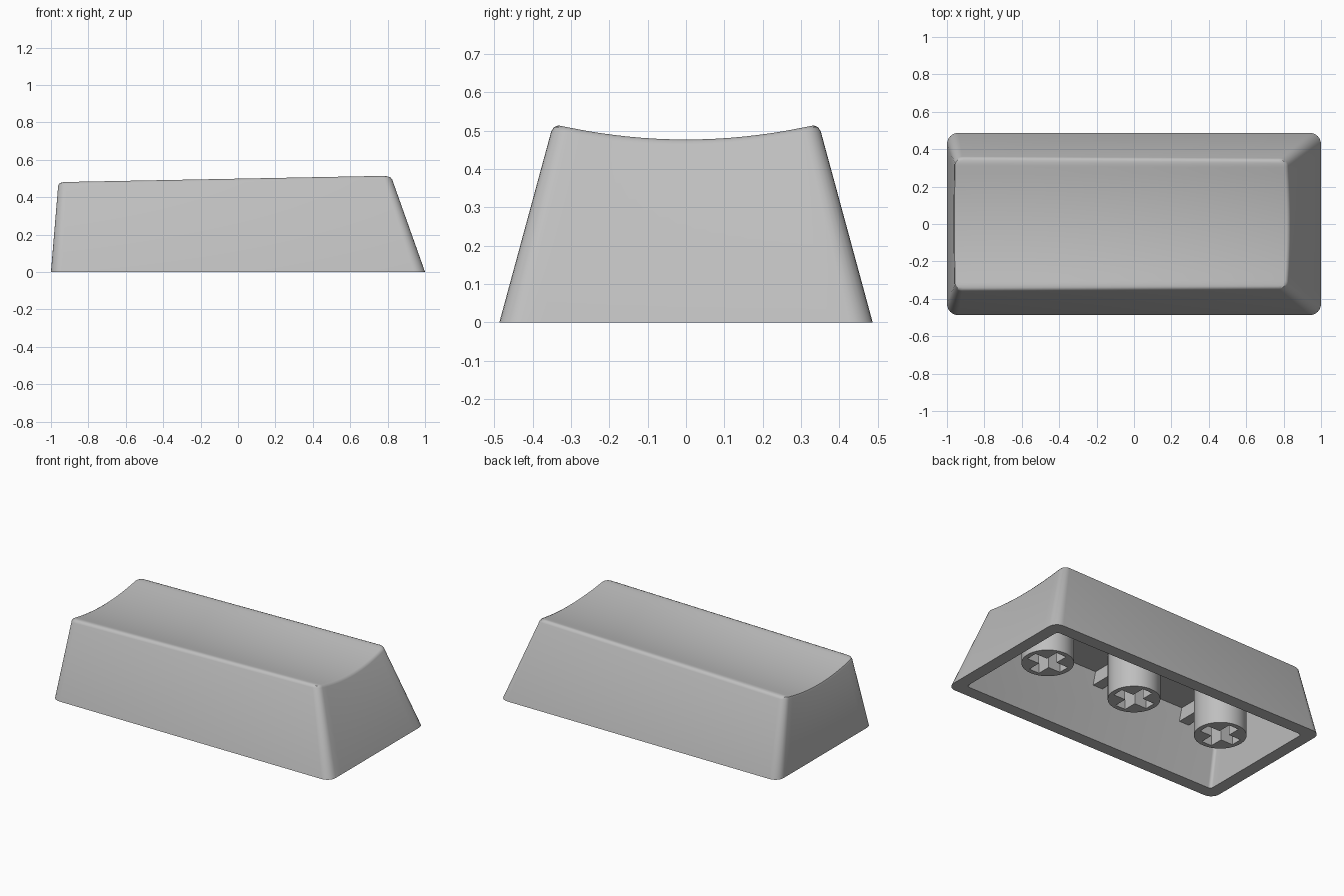
import bpy, bmesh, math

if "Cube" in bpy.data.objects:
    bpy.data.objects.remove(bpy.data.objects["Cube"])

gray = bpy.data.materials.new("light gray plastic")
gray.diffuse_color = (0.52, 0.52, 0.52, 1)
gray.use_nodes = True
gray.node_tree.nodes["Principled BSDF"].inputs["Base Color"].default_value = gray.diffuse_color

H = 0.515        # highest point of the cap
CEILING = 0.38   # underside of the top
WALL = 0.08


def add_object(name, bm, smooth=True):
    bmesh.ops.recalc_face_normals(bm, faces=bm.faces)
    mesh = bpy.data.meshes.new(name)
    bm.to_mesh(mesh)
    bm.free()
    mesh.materials.append(gray)
    obj = bpy.data.objects.new(name, mesh)
    bpy.context.collection.objects.link(obj)
    bpy.ops.object.select_all(action='DESELECT')
    obj.select_set(True)
    bpy.context.view_layer.objects.active = obj
    if smooth:
        bpy.ops.object.shade_smooth_by_angle(angle=math.radians(35))
    return obj


def lerp(a, b, t):
    return a + (b - a) * t


def outline(t, inset=0.0, corner=6, side=16):
    """Rounded rectangle at height fraction t: right half up, left half down."""
    x0, x1 = lerp(-1, -0.957, t) + inset, lerp(1, 0.817, t) - inset
    hy = lerp(0.487, 0.347, t) - inset
    r = max(lerp(0.06, 0.042, t) - inset * 0.5, 0.02)
    half = []
    for i in range(corner + 1):
        a = math.pi / 2 * (i / corner - 1)
        half.append((r * (math.cos(a) - 1), -hy + r + r * math.sin(a)))
    for i in range(1, side):
        half.append((0, lerp(-hy + r, hy - r, i / side)))
    half += [(dx, -y) for dx, y in reversed(half[:corner + 1])]
    return ([(x1 + dx, y) for dx, y in half]
            + [(x0 - dx, y) for dx, y in reversed(half)])


def dish(x, y):
    return 0.499 + 0.0195 * x - 0.038 * (1 - min(1, (y / 0.335) ** 2))


def flat_ring(z, inset=0.0):
    return [(x, y, z) for x, y in outline(z / H, inset)]


def top_ring(drop, inset):
    # Ring that follows the dished top, staying on the sloped walls
    ring = []
    for i, (x, y) in enumerate(outline(1, inset)):
        for _ in range(3):
            z = dish(x, y) - drop
            x, y = outline(z / H, inset)[i]
        ring.append((x, y, z))
    return ring


# Hollow cap: ceiling, inner wall, rim, outer wall, rounded top edge
rings = [flat_ring(CEILING, WALL), flat_ring(0, WALL), flat_ring(0),
         top_ring(0.016, 0), top_ring(0.005, 0.004), top_ring(0, 0.014)]
bm = bmesh.new()
loops = [[bm.verts.new(p) for p in ring] for ring in rings]
n = len(loops[0])
for a, b in zip(loops, loops[1:]):
    for i in range(n):
        j = (i + 1) % n
        bm.faces.new((a[i], a[j], b[j], b[i]))
for loop in (loops[0], loops[-1]):      # strips across ceiling and top
    for i in range(n // 2 - 1):
        bm.faces.new((loop[i], loop[i + 1], loop[n - 2 - i], loop[n - 1 - i]))
add_object("keycap_shell", bm)


def cross_cutter(x, z0, z1, arm=0.122, w=0.036):
    quarter = [(arm, -w), (arm, w), (w, w)]
    pts = []
    for k in range(4):
        c, s = (1, 0, -1, 0)[k], (0, 1, 0, -1)[k]
        pts += [(x + c * px - s * py, s * px + c * py) for px, py in quarter]
    bm = bmesh.new()
    face = bm.faces.new([bm.verts.new((px, py, z0)) for px, py in pts])
    ext = bmesh.ops.extrude_face_region(bm, geom=[face])["geom"]
    for v in ext:
        if isinstance(v, bmesh.types.BMVert):
            v.co.z = z1
    cutter = add_object("cross_cutter", bm, smooth=False)
    cutter.hide_render = True
    return cutter


for label, x in (("left", -0.65), ("middle", 0), ("right", 0.65)):
    # Round stem with a cross-shaped socket
    cutter = cross_cutter(x, 0.0, 0.29)
    bm = bmesh.new()
    bmesh.ops.create_cone(bm, cap_ends=True, segments=48, radius1=0.152,
                          radius2=0.152, depth=CEILING + 0.01 - 0.075)
    bmesh.ops.translate(bm, verts=bm.verts, vec=(x, 0, (CEILING + 0.085) / 2))
    stem = add_object(label + "_stem", bm)
    mod = stem.modifiers.new("socket", 'BOOLEAN')
    mod.operation = 'DIFFERENCE'
    mod.solver = 'EXACT'
    mod.object = cutter
    bpy.ops.object.modifier_apply(modifier=mod.name)
    bpy.data.objects.remove(cutter)
    bpy.ops.object.shade_smooth_by_angle(angle=math.radians(35))

    # Ribs joining the stem to the long walls
    for side, sy in (("front", -1), ("back", 1)):
        bm = bmesh.new()
        bmesh.ops.create_cube(bm, size=1)
        bmesh.ops.scale(bm, verts=bm.verts, vec=(0.07, 0.21, 0.09))
        bmesh.ops.translate(bm, verts=bm.verts, vec=(x, sy * 0.24, 0.345))
        add_object(f"{label}_{side}_rib", bm, smooth=False)
